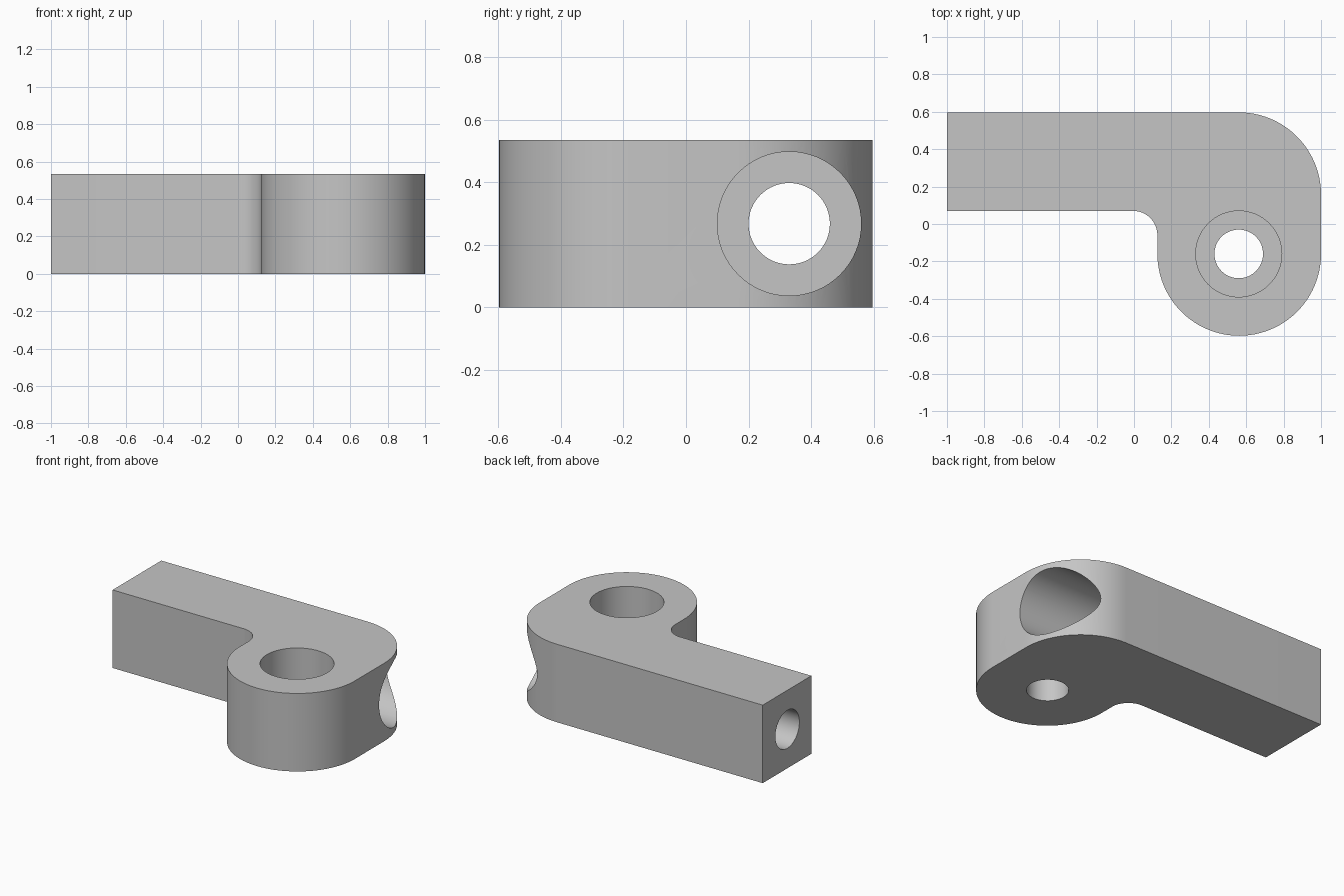
import bpy, bmesh
from math import sin, cos, pi, radians
from mathutils import Matrix, Vector

cube = bpy.data.objects.get("Cube")
if cube:
    bpy.data.objects.remove(cube, do_unlink=True)

HEIGHT = 0.535
BORE, COUNTERBORE = 0.13, 0.23

grey = bpy.data.materials.new("plain grey")
grey.use_nodes = True
colour = (0.56, 0.56, 0.56, 1)
grey.diffuse_color = colour
grey.node_tree.nodes["Principled BSDF"].inputs["Base Color"].default_value = colour


def make_object(name, bm):
    bmesh.ops.recalc_face_normals(bm, faces=bm.faces)
    mesh = bpy.data.meshes.new(name)
    bm.to_mesh(mesh)
    bm.free()
    obj = bpy.data.objects.new(name, mesh)
    bpy.context.collection.objects.link(obj)
    mesh.materials.append(grey)
    return obj


def arc(cx, cy, r, start, end, steps):
    angles = [radians(start + (end - start) * i / steps) for i in range(steps + 1)]
    return [(cx + r * cos(a), cy + r * sin(a)) for a in angles]


def stepped_cutter(name, profile, matrix):
    """Lathe a (radius, depth) profile around z, then place it."""
    bm = bmesh.new()
    verts = [bm.verts.new((r, 0, z)) for r, z in profile]
    edges = [bm.edges.new(pair) for pair in zip(verts, verts[1:])]
    bmesh.ops.spin(bm, geom=verts + edges, cent=(0, 0, 0), axis=(0, 0, 1),
                   angle=2 * pi, steps=64, use_duplicate=False)
    bmesh.ops.remove_doubles(bm, verts=bm.verts, dist=0.0005)
    bm.transform(matrix)
    obj = make_object(name, bm)
    obj.hide_render = True
    return obj


# Bracket body: arm, rounded outer corner, round lug and inner fillet
outline = [(-1, 0.07), (-1, 0.597)]
outline += arc(0.56, 0.157, 0.44, 90, 0, 24)
outline += arc(0.5625, -0.16, 0.4375, 0, -180, 48)
outline += arc(-0.005, -0.06, 0.13, 0, 90, 16)
bm = bmesh.new()
base = bm.faces.new([bm.verts.new((x, y, 0)) for x, y in outline])
top = bmesh.ops.extrude_face_region(bm, geom=[base])["geom"]
bmesh.ops.translate(bm, vec=(0, 0, HEIGHT),
                    verts=[v for v in top if isinstance(v, bmesh.types.BMVert)])
body = make_object("bracket_body", bm)


def bore_profile(bottom, step, end):
    return [(0, bottom), (BORE, bottom), (BORE, step),
            (COUNTERBORE, step), (COUNTERBORE, end), (0, end)]


# Counterbored holes: one down through the lug, one along the arm
lug_cutter = stepped_cutter("lug_hole_cutter", bore_profile(-0.1, 0.27, 0.7),
                            Matrix.Translation((0.56, -0.16, 0)))
arm_cutter = stepped_cutter("arm_hole_cutter", bore_profile(-1.1, 0.45, 1.1),
                            Matrix.Translation((0, 0.33, HEIGHT / 2))
                            @ Matrix.Rotation(pi / 2, 4, "Y"))

bpy.context.view_layer.objects.active = body
for cutter in (lug_cutter, arm_cutter):
    cut = body.modifiers.new(cutter.name, "BOOLEAN")
    cut.operation = "DIFFERENCE"
    cut.solver = "EXACT"
    cut.object = cutter
    bpy.ops.object.modifier_apply(modifier=cut.name)
    bpy.data.objects.remove(cutter, do_unlink=True)

# Smooth curved walls, sharp rims
bpy.ops.object.select_all(action="DESELECT")
body.select_set(True)
bpy.ops.object.shade_smooth_by_angle(angle=radians(30))
